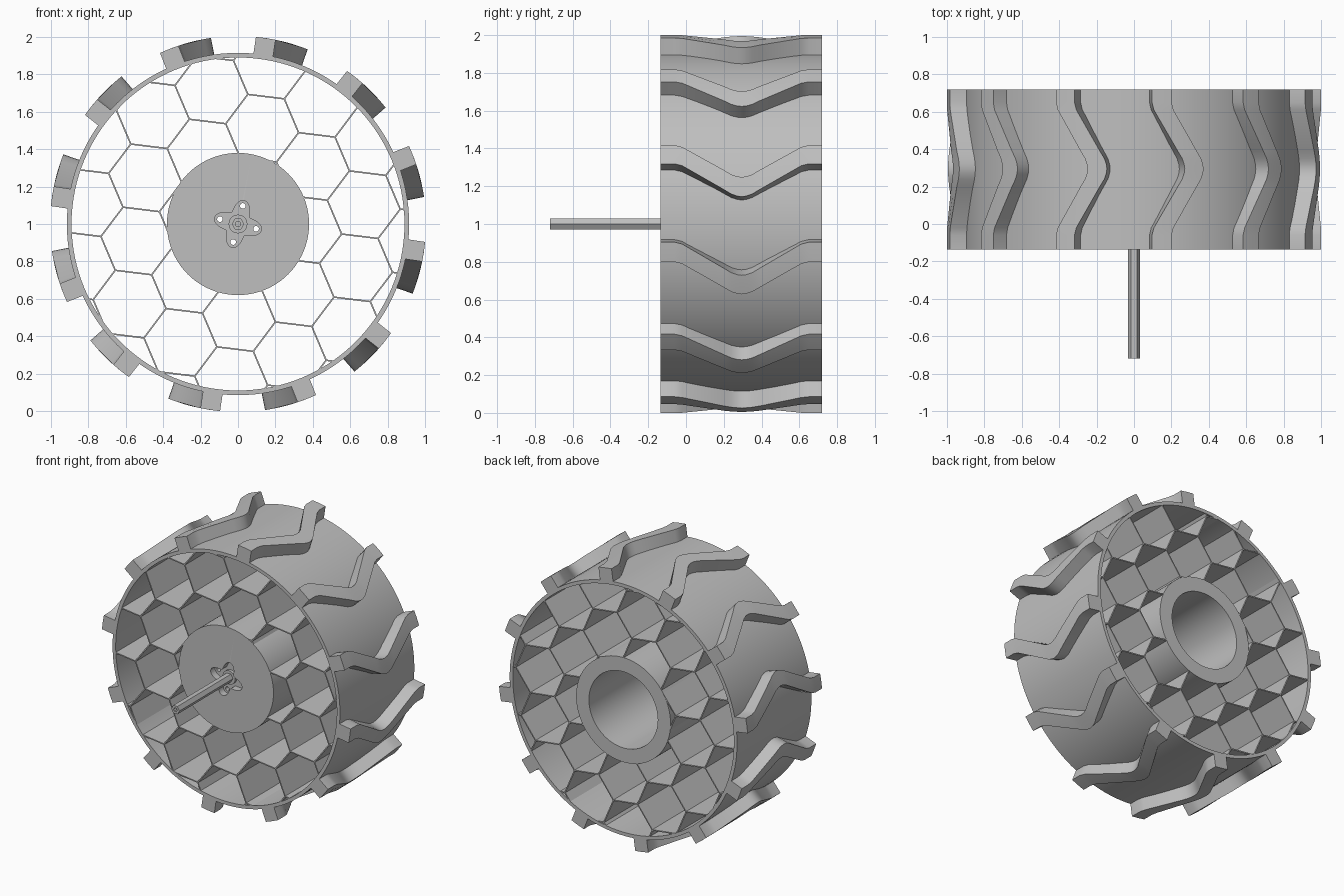
import bpy, bmesh
from math import sin, cos, asin, pi, radians
from mathutils import Vector

cube = bpy.data.objects.get("Cube")
if cube:
    bpy.data.objects.remove(cube)

FRONT, BACK = -0.135, 0.72     # wheel extent along the axle
CENTRE = Vector((0, 0, 1))     # axle height
TYRE_IN, TYRE_OUT, LUG_OUT = 0.89, 0.915, 1.005
HUB_R = 0.38
LUG_TURN = radians(-8.5)
CELL_TURN = radians(-7)

grey = bpy.data.materials.new("plain grey")
grey.use_nodes = True
grey.diffuse_color = (0.52, 0.52, 0.52, 1)
grey.node_tree.nodes["Principled BSDF"].inputs["Base Color"].default_value = (0.52, 0.52, 0.52, 1)


def polar(r, a, y):
    return Vector((r * cos(a), y, 1 + r * sin(a)))


def finish(bm, name, material=True):
    bmesh.ops.recalc_face_normals(bm, faces=bm.faces)
    mesh = bpy.data.meshes.new(name)
    bm.to_mesh(mesh)
    bm.free()
    ob = bpy.data.objects.new(name, mesh)
    bpy.context.collection.objects.link(ob)
    if material:
        mesh.materials.append(grey)
    return ob


def smooth(ob):
    bpy.ops.object.select_all(action='DESELECT')
    ob.select_set(True)
    bpy.context.view_layer.objects.active = ob
    bpy.ops.object.shade_smooth_by_angle(angle=radians(30))


def lathe(name, profile, steps, closed=False):
    """Spin a (radius, y) profile around the axle."""
    bm = bmesh.new()
    vs = [bm.verts.new(polar(r, 0, y)) for r, y in profile]
    pairs = list(zip(vs, vs[1:])) + ([(vs[-1], vs[0])] if closed else [])
    edges = [bm.edges.new(p) for p in pairs]
    bmesh.ops.spin(bm, geom=vs + edges, cent=CENTRE, axis=(0, 1, 0),
                   angle=2 * pi, steps=steps)
    bmesh.ops.remove_doubles(bm, verts=bm.verts, dist=0.0001)
    return finish(bm, name)


def prism(bm, section, y0, y1):
    """Extrude a list of (x, z) points from y0 to y1."""
    a = [bm.verts.new((x, y0, z)) for x, z in section]
    b = [bm.verts.new((x, y1, z)) for x, z in section]
    bm.faces.new(a)
    bm.faces.new(b[::-1])
    for i in range(len(a)):
        j = (i + 1) % len(a)
        bm.faces.new((a[j], a[i], b[i], b[j]))


def cut(ob, section, y0, y1):
    """Cut a prism out of an object."""
    bm = bmesh.new()
    prism(bm, section, y0, y1)
    cutter = finish(bm, "cutter", False)
    cutter.hide_render = True
    mod = ob.modifiers.new("cut", 'BOOLEAN')
    mod.operation = 'DIFFERENCE'
    mod.solver = 'EXACT'
    mod.object = cutter
    bpy.context.view_layer.objects.active = ob
    bpy.ops.object.modifier_apply(modifier=mod.name)
    bpy.data.objects.remove(cutter)


# Tyre band
smooth(lathe("tyre_band", [(TYRE_IN, FRONT), (TYRE_OUT, FRONT),
                           (TYRE_OUT, BACK), (TYRE_IN, BACK)], 128, True))

# Chevron tread lugs, parallel sided: (y, sideways shift in degrees)
path = [(FRONT, 0), (-0.06, 0), (-0.02, 0.6), (0.2, 8), (0.24, 9.4), (0.27, 10), (0.295, 10.2),
        (0.32, 10), (0.35, 9.4), (0.39, 8), (0.61, 0.6), (0.65, 0), (BACK, 0)]
HALF, BASE = 0.053, 0.905
corners = [(BASE, -asin(HALF / BASE)), (LUG_OUT, -asin(HALF / LUG_OUT)), (LUG_OUT, 0),
           (LUG_OUT, asin(HALF / LUG_OUT)), (BASE, asin(HALF / BASE))]
bm = bmesh.new()
for k in range(12):
    rings = []
    for y, shift in path:
        a = LUG_TURN + k * pi / 6 - radians(shift)
        rings.append([bm.verts.new(polar(r, a + d, y)) for r, d in corners])
    bm.faces.new(rings[0])
    bm.faces.new(rings[-1][::-1])
    for p, q in zip(rings, rings[1:]):
        for i in range(5):
            j = (i + 1) % 5
            bm.faces.new((p[j], p[i], q[i], q[j]))
smooth(finish(bm, "tread_lugs"))


# Honeycomb of thin walls between hub and tyre
def direction(a):
    return Vector((cos(a), sin(a)))


PITCH = 0.34
SIDE = PITCH / 3 ** 0.5
first_cell = Vector((0.005, -0.5))
u, v = (direction(CELL_TURN + radians(d)) * PITCH for d in (90, 30))
bm = bmesh.new()
for i in range(-8, 9):
    for j in range(-8, 9):
        centre = first_cell + u * i + v * j
        for k in range(3):     # three walls per cell, neighbours supply the rest
            p = centre + direction(CELL_TURN + k * pi / 3) * SIDE
            q = centre + direction(CELL_TURN + (k + 1) * pi / 3) * SIDE
            pts = [p.lerp(q, t / 60) for t in range(61)]
            pts = [s for s in pts if HUB_R - 0.01 < s.length < TYRE_IN + 0.005]
            if len(pts) < 2:
                continue
            p, q = pts[0], pts[-1]
            d = (q - p).normalized()
            n = Vector((-d.y, d.x)) * 0.004
            prism(bm, [(s.x, s.y + 1) for s in (p + n, q + n, q - n, p - n)],
                  FRONT + 0.001, BACK - 0.001)
finish(bm, "honeycomb_spokes")

# Hub: cup open at the back, with a four-lobed recess and bolt holes in front
hub = lathe("hub", [(0, FRONT), (HUB_R, FRONT), (HUB_R, BACK),
                    (0.277, BACK), (0.277, -0.03), (0, -0.03)], 96)
LOBE = radians(-15)
lobes = []
for i in range(64):
    a = 2 * pi * i / 64
    r = 0.1 + 0.03 * cos(4 * (a - LOBE))
    lobes.append((r * cos(a), 1 + r * sin(a)))
cut(hub, lobes, FRONT - 0.05, FRONT + 0.05)
for k in range(4):
    c = direction(LOBE + k * pi / 2) * 0.1
    hole = [(c + direction(2 * pi * i / 16) * 0.015) for i in range(16)]
    cut(hub, [(s.x, s.y + 1) for s in hole], FRONT - 0.05, 0.02)
smooth(hub)

# Hexagonal drive shaft with a socket in its tip, and a collar at its root
lathe("drive_shaft", [(0, -0.68), (0.015, -0.68), (0.015, -0.72),
                      (0.033, -0.72), (0.033, -0.06), (0, -0.06)], 6)
smooth(lathe("shaft_collar", [(0, -0.105), (0.05, -0.105), (0.05, -0.06), (0, -0.06)], 32))
